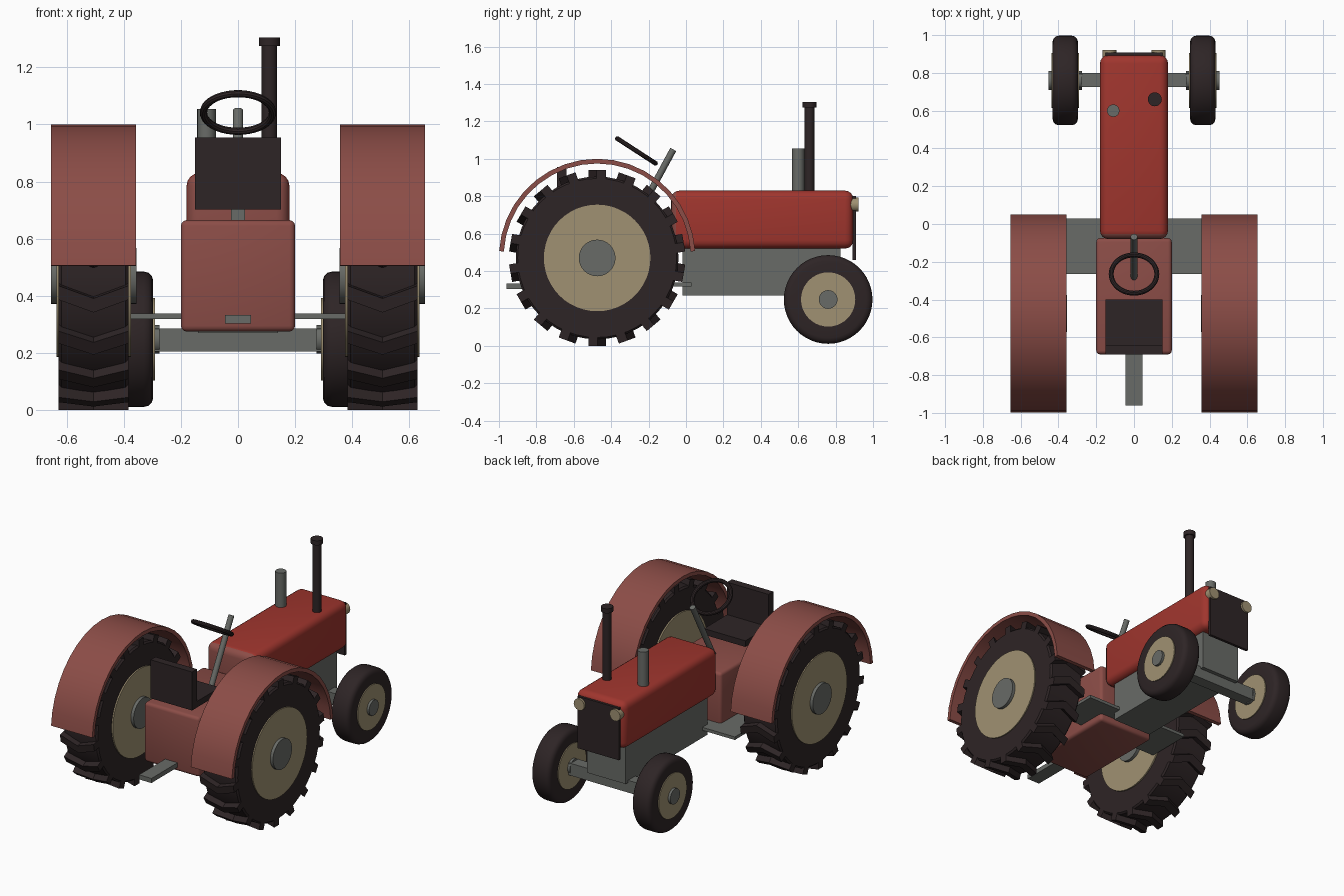
import bpy, bmesh, math
from mathutils import Matrix, Vector

cube = bpy.data.objects.get("Cube")
if cube:
    bpy.data.objects.remove(cube, do_unlink=True)
parts = []


def material(name, rgb):
    m = bpy.data.materials.new(name)
    m.use_nodes = True
    m.diffuse_color = (*rgb, 1)
    m.node_tree.nodes["Principled BSDF"].inputs["Base Color"].default_value = (*rgb, 1)
    return m


RED = material("bright_red", (0.35, 0.036, 0.027))
FADED = material("faded_red", (0.26, 0.074, 0.063))
DARK = material("rubber_black", (0.027, 0.018, 0.019))
KHAKI = material("khaki", (0.35, 0.285, 0.17))
GREY = material("metal_grey", (0.14, 0.147, 0.135))


def finish(name, bm, *mats):
    bmesh.ops.recalc_face_normals(bm, faces=bm.faces[:])
    mesh = bpy.data.meshes.new(name)
    bm.to_mesh(mesh)
    bm.free()
    for m in mats:
        mesh.materials.append(m)
    ob = bpy.data.objects.new(name, mesh)
    bpy.context.collection.objects.link(ob)
    parts.append(ob)
    return ob


def box(name, lo, hi, *mats, bevel=0, segments=3):
    bm = bmesh.new()
    lo, hi = Vector(lo), Vector(hi)
    bmesh.ops.create_cube(bm, size=1, matrix=Matrix.Translation((lo + hi) / 2)
                          @ Matrix.Diagonal((*(hi - lo), 1)))
    if bevel:
        bmesh.ops.bevel(bm, geom=bm.edges[:], offset=bevel, segments=segments,
                        profile=0.5, affect='EDGES')
    return finish(name, bm, *mats)


def rod(name, start, end, radius, mat, sides=32):
    bm = bmesh.new()
    a, b = Vector(start), Vector(end)
    turn = (b - a).to_track_quat('Z', 'Y').to_matrix().to_4x4()
    bmesh.ops.create_cone(bm, cap_ends=True, segments=sides, radius1=radius, radius2=radius,
                          depth=(b - a).length, matrix=Matrix.Translation((a + b) / 2) @ turn)
    return finish(name, bm, mat)


def tyre(name, centre, profile, sides):
    # profile: (x offset, radius) points, spun about the axle
    bm = bmesh.new()
    c = Vector(centre)
    vs = [bm.verts.new(c + Vector((x, 0, r))) for x, r in profile]
    edges = [bm.edges.new(p) for p in zip(vs, vs[1:])]
    bmesh.ops.spin(bm, geom=vs + edges, cent=c, axis=(1, 0, 0),
                   angle=math.tau, steps=sides, use_duplicate=False)
    bmesh.ops.remove_doubles(bm, verts=bm.verts[:], dist=1e-4)
    return finish(name, bm, DARK)


def mirrored(half):
    return half + [(-x, r) for x, r in reversed(half)]


def tread(name, centre, count):
    # chevron bars: two sheared boxes per row
    bm = bmesh.new()
    for i in range(count):
        a = math.tau * i / count - math.pi / 2
        radial = Vector((0, math.cos(a), math.sin(a)))
        tangent = Vector((0, -math.sin(a), math.cos(a)))
        for s in (-1, 1):
            along = Vector((s * 0.122, 0, 0)) - tangent * 0.045
            mid = Vector(centre) + radial * 0.44 + Vector((s * 0.061, 0, 0))
            m = Matrix((along, tangent * 0.05, radial * 0.06)).transposed().to_4x4()
            bmesh.ops.create_cube(bm, size=1, matrix=Matrix.Translation(mid) @ m)
    return finish(name, bm, DARK)


def fender(name, x0, x1, cy, cz, outer, inner, start, steps):
    bm = bmesh.new()
    rings = []
    for i in range(steps + 1):
        a = start + (math.pi - 2 * start) * i / steps
        rings.append([bm.verts.new((x, cy + r * math.cos(a), cz + r * math.sin(a)))
                      for x, r in ((x0, outer), (x1, outer), (x1, inner), (x0, inner))])
    for p, q in zip(rings, rings[1:]):
        for k in range(4):
            n = (k + 1) % 4
            bm.faces.new((p[k], p[n], q[n], q[k]))
    bm.faces.new(rings[0])
    bm.faces.new(rings[-1])
    return finish(name, bm, FADED)


# Body
hood = box("hood", (-0.18, -0.08, 0.52), (0.18, 0.895, 0.83), RED, FADED, bevel=0.045, segments=4)
for f in hood.data.polygons:
    f.material_index = int(f.normal.y < -0.4)
box("rear_body", (-0.2, -0.69, 0.275), (0.2, -0.075, 0.665), FADED, bevel=0.02)
box("engine_block", (-0.14, -0.02, 0.27), (0.14, 0.825, 0.53), GREY)
box("foot_plate", (-0.375, -0.265, 0.318), (0.375, 0.03, 0.338), GREY)
box("hitch_bar", (-0.045, -0.96, 0.303), (0.045, -0.6, 0.333), GREY)
box("front_axle", (-0.3, 0.725, 0.205), (0.3, 0.8, 0.285), GREY)
box("grille", (-0.15, 0.89, 0.46), (0.15, 0.908, 0.8), DARK)

# Seat
box("seat_post", (-0.025, -0.57, 0.65), (0.025, -0.52, 0.71), GREY)
box("seat_base", (-0.15, -0.69, 0.703), (0.15, -0.4, 0.743), DARK)
box("seat_back", (-0.15, -0.69, 0.703), (0.15, -0.64, 0.955), DARK)

# Stacks
rod("exhaust_pipe", (0.11, 0.66, 0.8), (0.11, 0.66, 1.3), 0.027, DARK, 20)
rod("exhaust_cap", (0.11, 0.66, 1.275), (0.11, 0.66, 1.305), 0.037, DARK, 20)
rod("air_intake", (-0.11, 0.6, 0.8), (-0.11, 0.6, 1.055), 0.033, GREY, 20)

# Steering
rod("steering_column", (0, -0.285, 0.65), (0, -0.068, 1.05), 0.018, GREY, 16)
bpy.ops.mesh.primitive_torus_add(location=(0, -0.265, 1.042), rotation=(math.radians(-33), 0, 0),
                                 major_radius=0.121, minor_radius=0.013,
                                 major_segments=40, minor_segments=10)
wheel = bpy.context.object
wheel.name = "steering_wheel"
wheel.data.materials.append(DARK)
parts.append(wheel)

# Wheels, fenders and lights on both sides
REAR = mirrored([(-0.122, 0.27), (-0.122, 0.425), (-0.112, 0.435)])
FRONT = mirrored([(-0.067, 0.13), (-0.067, 0.205), (-0.062, 0.222), (-0.05, 0.233), (-0.034, 0.237)])
for side, s in (("left", 1), ("right", -1)):
    y, z = -0.475, 0.47
    tyre(side + "_rear_tyre", (s * 0.506, y, z), REAR, 48)
    tread(side + "_rear_tread", (s * 0.506, y, z), 18)
    rod(side + "_rear_rim", (s * 0.375, y, z), (s * 0.635, y, z), 0.285, KHAKI, 48)
    rod(side + "_rear_hub", (s * 0.355, y, z), (s * 0.655, y, z), 0.098, GREY)
    fender(side + "_fender", s * 0.357, s * 0.655, y, 0.475, 0.525, 0.5, 0.06, 18)
    y, z = 0.76, 0.248
    tyre(side + "_front_tyre", (s * 0.364, y, z), FRONT, 48)
    rod(side + "_front_rim", (s * 0.291, y, z), (s * 0.437, y, z), 0.145, KHAKI, 40)
    rod(side + "_front_hub", (s * 0.275, y, z), (s * 0.453, y, z), 0.05, GREY, 24)
    rod(side + "_headlight", (s * 0.13, 0.88, 0.755), (s * 0.13, 0.922, 0.755), 0.038, KHAKI, 24)

# Smooth shading with sharp edges kept
bpy.ops.object.select_all(action='DESELECT')
for ob in parts:
    ob.select_set(True)
bpy.context.view_layer.objects.active = parts[0]
bpy.ops.object.shade_smooth_by_angle(angle=math.radians(35))
